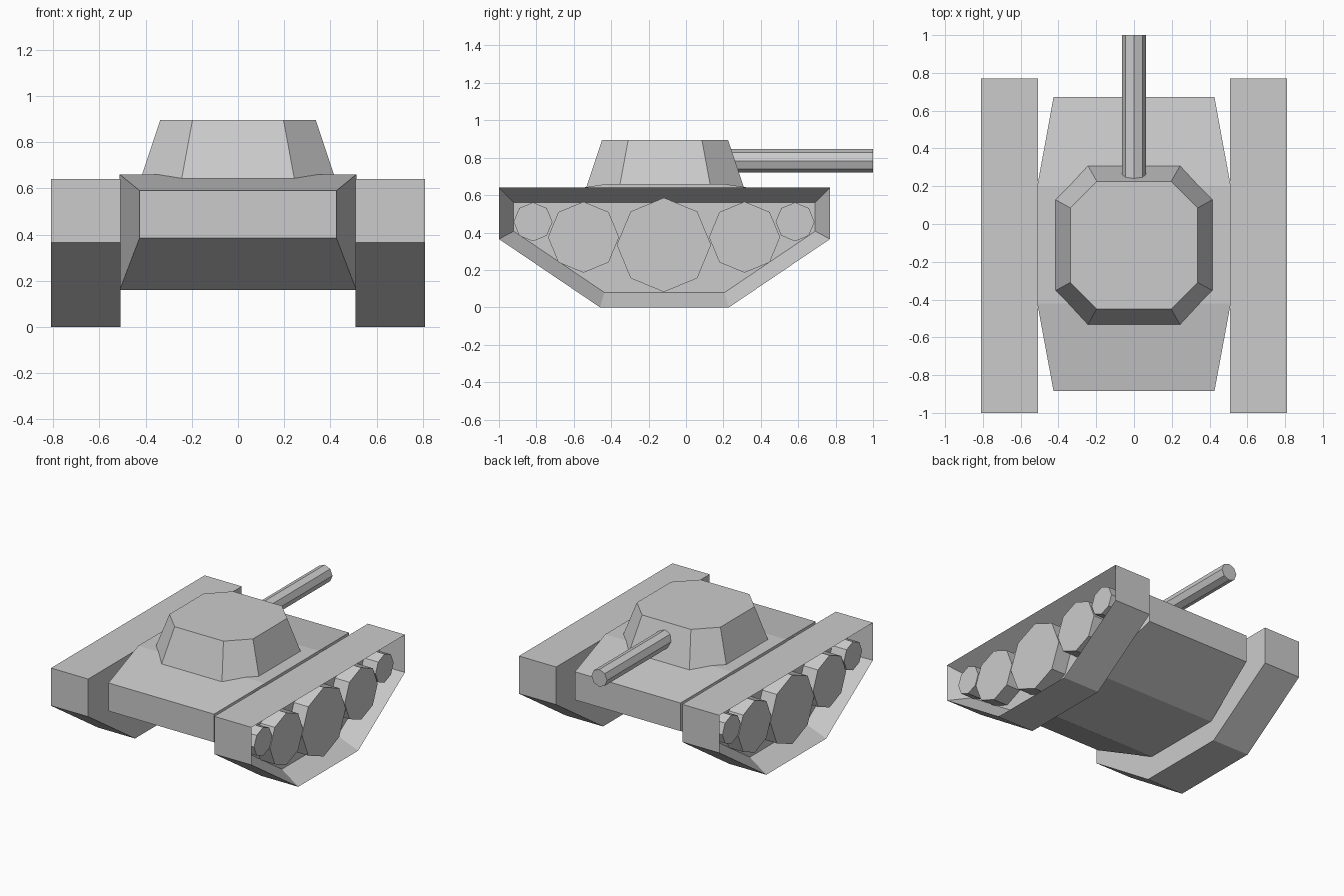
import bpy
import bmesh
import math

cube = bpy.data.objects.get("Cube")
if cube:
    bpy.data.objects.remove(cube, do_unlink=True)

# Single paint colour
paint = bpy.data.materials.new("plain grey")
paint.use_nodes = True
GREY = (0.6, 0.6, 0.6, 1.0)
paint.diffuse_color = GREY
paint.node_tree.nodes["Principled BSDF"].inputs["Base Color"].default_value = GREY


def finish(name, bm):
    bmesh.ops.recalc_face_normals(bm, faces=bm.faces)
    mesh = bpy.data.meshes.new(name)
    bm.to_mesh(mesh)
    bm.free()
    mesh.materials.append(paint)
    obj = bpy.data.objects.new(name, mesh)
    bpy.context.collection.objects.link(obj)
    return obj


def loft(rings):
    """Skin a list of equal-length point rings and cap both ends."""
    bm = bmesh.new()
    loops = [[bm.verts.new(p) for p in ring] for ring in rings]
    n = len(loops[0])
    for a, b in zip(loops, loops[1:]):
        for i in range(n):
            j = (i + 1) % n
            bm.faces.new((a[i], a[j], b[j], b[i]))
    bm.faces.new(loops[0])
    cap = bm.faces.new(loops[-1])
    return bm, cap


def octagon(cx, cy, r):
    return [(cx + r * math.cos(i * math.pi / 4), cy + r * math.sin(i * math.pi / 4))
            for i in range(8)]


# Hull: rectangular sections along y, tapering toward both ends
sections = [(-0.885, 0.426, 0.385, 0.59), (-0.42, 0.512, 0.16, 0.66),
            (0.20, 0.512, 0.16, 0.66), (0.672, 0.426, 0.385, 0.59)]
bm, _ = loft([[(-w, y, lo), (w, y, lo), (w, y, hi), (-w, y, hi)]
              for y, w, lo, hi in sections])
finish("hull", bm)


# Turret: tapered square with cut corners
def turret_ring(half, corner, z, cy=-0.112):
    pts = [(half, -corner), (half, corner), (corner, half), (-corner, half),
           (-half, corner), (-half, -corner), (-corner, -half), (corner, -half)]
    return [(x, cy + y, z) for x, y in pts]


bm, _ = loft([turret_ring(0.425, 0.246, 0.63), turret_ring(0.337, 0.197, 0.895)])
finish("turret", bm)

# Gun barrel
bm, _ = loft([[(x, y, z) for x, z in octagon(0, 0.783, 0.063)] for y in (0.1, 1.0)])
finish("gun_barrel", bm)

# Tracks with a recessed outer side, and the wheels inside
TRACK = [(-1.0, 0.64), (-1.0, 0.365), (-0.46, 0.0),
         (0.23, 0.0), (0.77, 0.365), (0.77, 0.64)]
WHEELS = [("rear_small_wheel", -0.818, 0.457, 0.104),
          ("rear_road_wheel", -0.548, 0.375, 0.19),
          ("middle_road_wheel", -0.118, 0.334, 0.252),
          ("forward_road_wheel", 0.313, 0.375, 0.19),
          ("forward_small_wheel", 0.583, 0.457, 0.104)]
RECESS = 0.15

for side, s in (("left", 1), ("right", -1)):
    bm, outer = loft([[(s * x, y, z) for y, z in TRACK] for x in (0.509, 0.809)])
    bmesh.ops.recalc_face_normals(bm, faces=bm.faces)
    bmesh.ops.inset_region(bm, faces=[outer], thickness=0.079,
                           use_even_offset=True, use_boundary=True)
    bmesh.ops.translate(bm, verts=list(outer.verts), vec=(-s * RECESS, 0, 0))
    finish(side + "_track", bm)

    for name, cy, cz, r in WHEELS:
        bm, _ = loft([[(s * x, y, z) for y, z in octagon(cy, cz, r)]
                      for x in (0.65, 0.775)])
        finish(side + "_" + name, bm)
